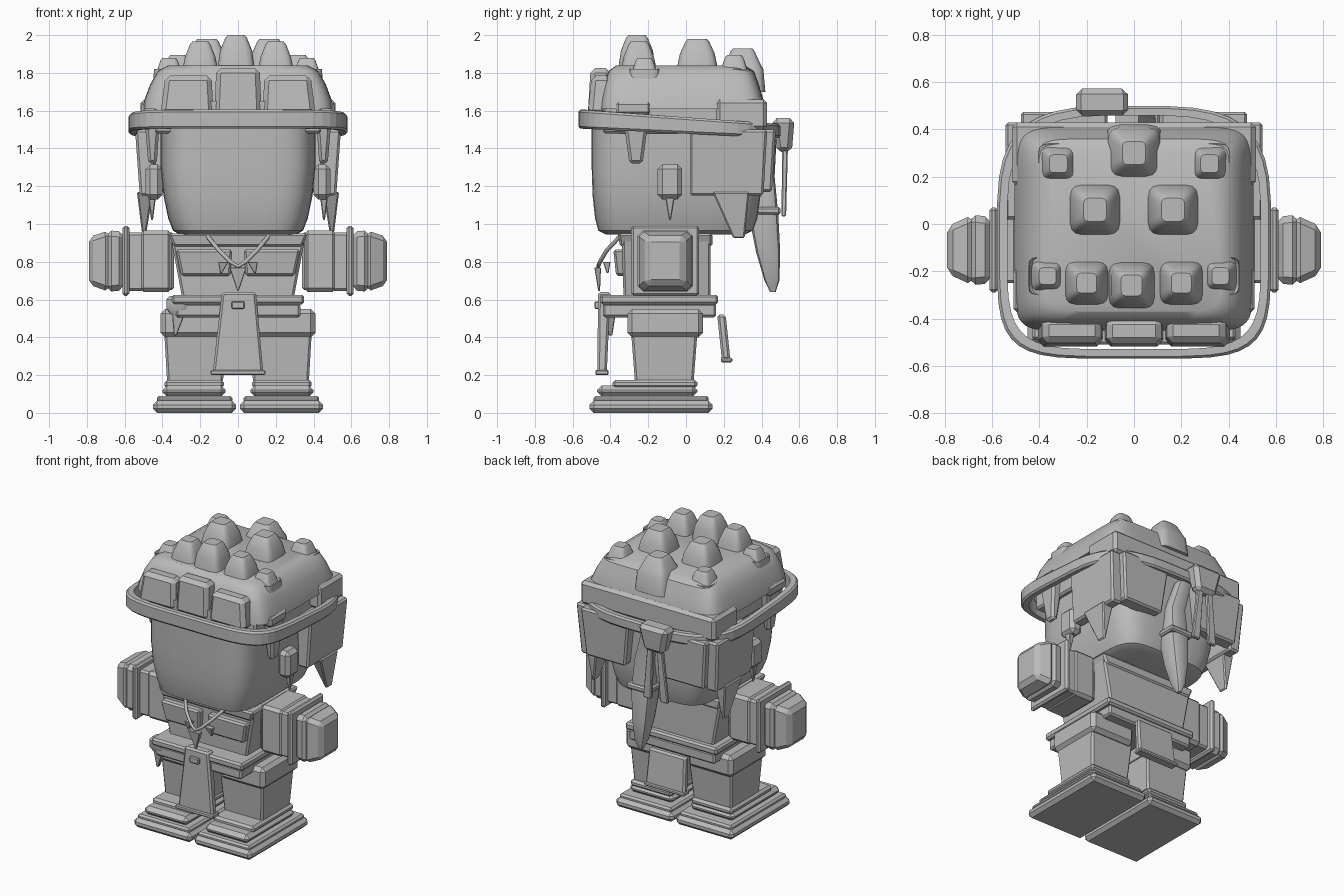
import bpy
import bmesh
import math
from mathutils import Vector

cube = bpy.data.objects.get("Cube")
if cube:
    bpy.data.objects.remove(cube, do_unlink=True)

grey = bpy.data.materials.new("plain_grey")
grey.use_nodes = True
COLOUR = (0.5, 0.5, 0.5, 1)
grey.diffuse_color = COLOUR
grey.node_tree.nodes["Principled BSDF"].inputs["Base Color"].default_value = COLOUR


def finish(name, bm, mirror=False, smooth=False):
    """Turn a bmesh into a named, coloured object, optionally mirrored in x."""
    bmesh.ops.recalc_face_normals(bm, faces=bm.faces)
    mesh = bpy.data.meshes.new(name)
    bm.to_mesh(mesh)
    bm.free()
    mesh.materials.append(grey)
    obj = bpy.data.objects.new(name, mesh)
    bpy.context.collection.objects.link(obj)
    if smooth:
        bpy.ops.object.select_all(action='DESELECT')
        obj.select_set(True)
        bpy.context.view_layer.objects.active = obj
        bpy.ops.object.shade_smooth_by_angle(angle=math.radians(35))
    if mirror:
        obj.modifiers.new("mirror", 'MIRROR').use_axis[0] = True
    return obj


def skin(name, rings, **options):
    """Bridge matching loops of points and cap both ends."""
    bm = bmesh.new()
    loops = [[bm.verts.new(p) for p in ring] for ring in rings]
    count = len(loops[0])
    for a, b in zip(loops, loops[1:]):
        for i in range(count):
            j = (i + 1) % count
            bm.faces.new((a[i], a[j], b[j], b[i]))
    bm.faces.new(loops[0])
    bm.faces.new(loops[-1])
    bevel = options.pop("bevel", 0)
    if bevel:
        bmesh.ops.bevel(bm, geom=bm.edges[:], offset=bevel, segments=1,
                        affect='EDGES', clamp_overlap=True)
    return finish(name, bm, **options)


def block(name, start, end, bevel=.012, axis='z', **options):
    """Tapered box between two rectangles (min, max, min, max, level)."""
    rings = []
    for a, b, c, d, level in (start, end):
        corners = [(a, c), (b, c), (b, d), (a, d)]
        rings.append([(level, u, v) if axis == 'x' else (u, v, level) for u, v in corners])
    return skin(name, rings, bevel=bevel, **options)


def box(name, x, y, z, **options):
    return block(name, (*x, *y, z[0]), (*x, *y, z[1]), **options)


def oval(cx, hx, cy, hy, power, count):
    """Points of a squarish oval."""
    points = []
    for i in range(count):
        t = math.tau * (i + .5) / count
        c, s = math.cos(t), math.sin(t)
        points.append((cx + hx * math.copysign(abs(c) ** (2 / power), c),
                       cy + hy * math.copysign(abs(s) ** (2 / power), s)))
    return points


def loft(name, sections, power=4, count=16, smooth=True, **options):
    """Stack of squarish ovals given as (z, centre x, half x, centre y, half y)."""
    rings = [[(x, y, z) for x, y in oval(cx, hx, cy, hy, power, count)]
             for z, cx, hx, cy, hy in sections]
    return skin(name, rings, smooth=smooth, **options)


# Feet and legs
box("sole", (.01, .45), (-.51, .14), (0, .065), bevel=.022, mirror=True)
box("sole_rim", (.03, .43), (-.49, .12), (.055, .09), mirror=True)
box("shoe_upper", (.065, .40), (-.47, .06), (.085, .145), bevel=.025, mirror=True)
box("shoe_top", (.075, .39), (-.39, .06), (.13, .175), bevel=.015, mirror=True)
block("leg", (.08, .375, -.27, .04, .16), (.06, .39, -.29, .06, .42), mirror=True)
box("thigh_cuff", (.07, .41), (-.31, .09), (.40, .55), bevel=.025, mirror=True)

# Torso, chest and belt
block("torso", (-.29, .29, -.33, .13, .58), (-.36, .36, -.34, .13, .95))
block("collar", (-.34, .34, -.35, .14, .88), (-.37, .37, -.36, .14, .95))
block("chest_plate", (.04, .30, -.37, -.32, .725), (.03, .33, -.385, -.32, .865), mirror=True)
box("belt", (-.35, .35), (-.455, .17), (.575, .625))
box("hips", (-.33, .33), (-.44, .16), (.505, .58))

# Cloth panels with hems, buckle
block("front_cloth", (-.135, .135, -.47, -.42, .2), (-.085, .095, -.465, -.40, .64))
box("front_hem", (-.145, .145), (-.48, -.41), (.2, .228), bevel=.006)
box("buckle", (-.035, .035), (-.485, -.45), (.55, .59), bevel=.006)
block("back_cloth", (-.15, .15, .19, .235, .28), (-.14, .14, .165, .21, .52))
box("back_hem", (-.155, .155), (.185, .245), (.268, .292), bevel=.006)

# Hip pouch and small blade
loft("pouch", [(.52, -.32, .035, -.40, .03), (.55, -.32, .06, -.40, .045),
               (.6, -.32, .06, -.40, .045), (.62, -.32, .04, -.40, .03)])
block("pouch_blade", (-.34, -.325, -.41, -.39, .41), (-.35, -.275, -.43, -.37, .54), bevel=.004)

# Arms with cuffs and mitten hands
block("sleeve", (-.25, .03, .65, .955, .34), (-.25, .03, .645, .955, .59), axis='x', mirror=True)
block("shoulder_fold", (-.26, .04, .64, .965, .35), (-.26, .04, .64, .965, .52),
      axis='x', bevel=.02, mirror=True)
block("cuff", (-.29, .07, .62, .99, .575), (-.29, .07, .62, .99, .612), axis='x', mirror=True)
block("wrist", (-.25, .03, .65, .96, .6), (-.26, .04, .64, .967, .70),
      axis='x', bevel=.03, mirror=True)
block("hand", (-.26, .04, .64, .967, .68), (-.21, -.01, .68, .93, .79),
      axis='x', bevel=.025, mirror=True)

# Necklace: cord and three pendants
side = [(.17, -.34, .945), (.1, -.42, .86), (.04, -.455, .80)]
cord = bpy.data.curves.new("necklace_cord", 'CURVE')
cord.dimensions = '3D'
cord.bevel_depth = .011
cord.bevel_resolution = 1
path = side + [(0, -.465, .775)] + [(-x, y, z) for x, y, z in reversed(side)]
spline = cord.splines.new('POLY')
spline.points.add(len(path) - 1)
for point, place in zip(spline.points, path):
    point.co = (*place, 1)
cord.materials.append(grey)
bpy.context.collection.objects.link(bpy.data.objects.new("necklace_cord", cord))
block("centre_pendant", (-.004, .004, -.465, -.455, .645), (-.045, .045, -.485, -.45, .77), bevel=.003)
block("side_pendant", (.085, .095, -.42, -.41, .74), (.05, .105, -.44, -.40, .80),
      bevel=.003, mirror=True)

# Head
loft("head", [(.945, 0, .31, -.055, .37), (.965, 0, .345, -.055, .41), (1.03, 0, .37, -.052, .43),
              (1.15, 0, .395, -.05, .445), (1.3, 0, .41, -.05, .45), (1.65, 0, .41, -.05, .45)],
     power=5, count=40)
box("ear", (.40, .49), (-.15, -.02), (1.13, 1.315), bevel=.025, mirror=True)
block("earring", (.45, .46, -.09, -.08, 1.02), (.435, .475, -.11, -.06, 1.14), bevel=.005, mirror=True)

# Hair cap with its underside and rear roll
box("hair_underlayer", (-.44, .44), (-.44, .39), (1.48, 1.64))
loft("hair_cap", [(1.61, 0, .505, -.02, .435), (1.66, 0, .495, -.02, .43), (1.74, 0, .465, -.025, .41),
                  (1.81, 0, .425, -.025, .385), (1.84, 0, .37, -.03, .34)], power=9, count=40)
box("rear_roll", (-.515, .515), (.16, .43), (1.5, 1.66), bevel=.02)

# Knobs of hair on top
knobs = [(-.01, -.26, .1, 2.0), (0, .30, .11, 1.93)]
for sign in (-1, 1):
    knobs += [(sign * .2, -.25, .095, 1.965), (sign * .365, -.22, .08, 1.88),
              (sign * .165, .06, .11, 1.98), (sign * .32, .255, .085, 1.895)]
for x, y, r, top in knobs:
    loft("hair_knob", [(1.7, x, r * 1.1, y, r * 1.1), (1.82, x, r, y, r),
                       (top - .08, x, r * .85, y, r * .85),
                       (top - .015, x, r * .58, y, r * .58), (top, x, r * .45, y, r * .45)], power=5)

# Upright fringe blocks
block("middle_fringe", (-.125, .125, -.52, -.38, 1.58), (-.115, .115, -.505, -.40, 1.825), bevel=.025)
block("side_fringe", (.13, .41, -.52, -.38, 1.58), (.14, .385, -.50, -.40, 1.785),
      bevel=.025, mirror=True)

# Tilted headband
bm = bmesh.new()
COUNT = 40
band = []
outer = [Vector(p) for p in oval(0, .58, -.035, .535, 5, COUNT)]
round_back = [Vector(p) for p in oval(0, .58, -.035, .535, 3.5, COUNT)]
for i in range(COUNT):
    p = outer[i] if i >= COUNT // 2 else round_back[i]
    drop = (p.y + .57) / 1.07
    low, high = 1.505 - .05 * drop, 1.605 - .075 * drop
    q = Vector((p.x * .925, (p.y + .035) * .925 - .035))
    edge = p.lerp(q, .25)
    profile = [(q, low), (edge, low), (p, low + .012), (p, high - .012), (edge, high), (q, high)]
    band.append([bm.verts.new((v.x, v.y, z)) for v, z in profile])
for i in range(COUNT):
    a, b = band[i], band[(i + 1) % COUNT]
    for k in range(len(a)):
        m = (k + 1) % len(a)
        bm.faces.new((a[k], b[k], b[m], a[m]))
finish("headband", bm)

# Hanging side and rear locks
block("sideburn", (.43, .475, -.30, -.23, 1.32), (.41, .50, -.34, -.19, 1.62), bevel=.015, mirror=True)
box("sideburn_tab", (.43, .51), (-.37, -.19), (1.58, 1.645), mirror=True)
block("side_lock", (.44, .52, .02, .41, 1.15), (.43, .545, .02, .43, 1.5), mirror=True)
block("side_spike", (.49, .505, .25, .31, .925), (.45, .535, .14, .335, 1.17), mirror=True, bevel=.01)
block("rear_lock", (.15, .45, .36, .455, 1.17), (.11, .48, .38, .475, 1.5), mirror=True)

# Gathered tail, ring, knot and ribbons
loft("tail", [(.64, .02, .012, .46, .015), (.70, .02, .035, .455, .04), (.85, .02, .06, .435, .065),
              (1.05, .02, .075, .41, .08), (1.25, .02, .06, .42, .05), (1.45, -.03, .05, .44, .04)],
     count=12)
box("tail_ring", (-.07, .11), (.325, .50), (1.05, 1.09), bevel=.01)
block("knot", (-.21, -.06, .48, .56, 1.38), (-.25, -.02, .455, .575, 1.56), bevel=.025)
for x, spread in ((-.17, -.03), (-.10, .03)):
    block("ribbon", (x + spread - .03, x + spread + .03, .505, .53, 1.04),
          (x - .02, x + .02, .51, .54, 1.42), bevel=.006)
